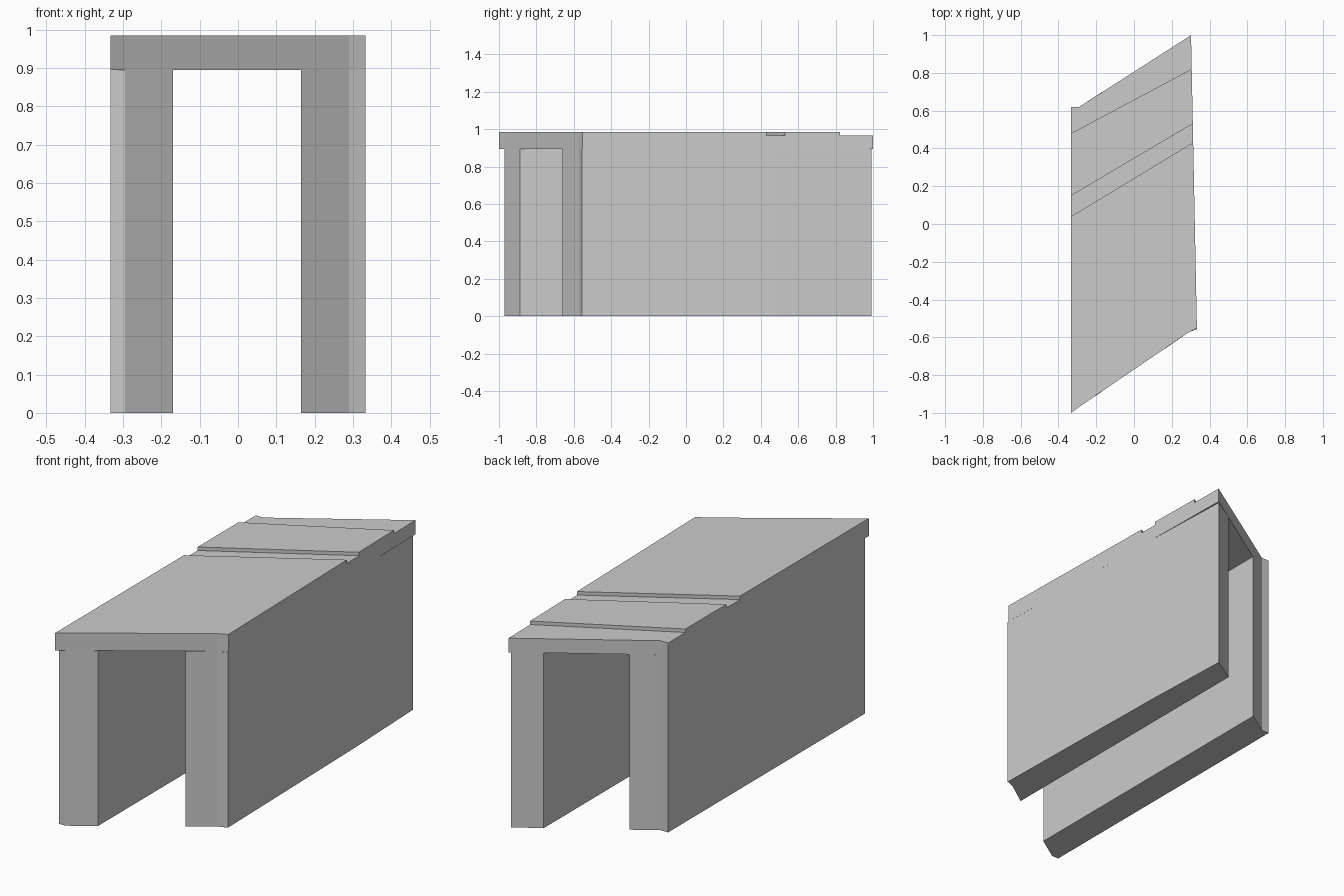
import bpy, bmesh

if "Cube" in bpy.data.objects:
    bpy.data.objects.remove(bpy.data.objects["Cube"])

UNDER, STEP, TOP = 0.895, 0.967, 0.985   # roof underside, recessed top, main top


def finish(bm, name):
    bmesh.ops.recalc_face_normals(bm, faces=bm.faces)
    mesh = bpy.data.meshes.new(name)
    bm.to_mesh(mesh)
    bm.free()
    obj = bpy.data.objects.new(name, mesh)
    bpy.context.collection.objects.link(obj)
    return obj


def prism(name, outline, z0, z1):
    """Extrude a plan outline straight up."""
    bm = bmesh.new()
    face = bm.faces.new([bm.verts.new((x, y, z0)) for x, y in outline])
    top = bmesh.ops.extrude_face_region(bm, geom=[face], use_keep_orig=True)["geom"]
    verts = [v for v in top if isinstance(v, bmesh.types.BMVert)]
    bmesh.ops.translate(bm, verts=verts, vec=(0, 0, z1 - z0))
    return finish(bm, name)


def line(x, a, b):
    """Y on the skewed line running from y=a at the left edge to y=b at the right."""
    return a + (b - a) * (x + 0.333) / 0.643


def taper(y):
    """X of the slightly tapering right side."""
    return 0.333 - 0.031 * (y + 0.55) / 1.55


def loft(name, sections):
    """Skin matching closed cross-sections and cap both ends."""
    bm = bmesh.new()
    rings = [[bm.verts.new(p) for p in s] for s in sections]
    n = len(rings[0])
    for a, b in zip(rings, rings[1:]):
        for i in range(n):
            j = (i + 1) % n
            bm.faces.new((a[i], a[j], b[j], b[i]))
    bm.faces.new(rings[0])
    bm.faces.new(rings[-1])
    return finish(bm, name)


# Roof slab: side profile with a groove and a lowered rear strip, all on the skew
def roof_section(x, front, back, right_end=False):
    g1, g2, s = line(x, 0.04, 0.43), line(x, 0.15, 0.53), line(x, 0.48, 0.823)
    profile = [(front, UNDER), (front, TOP), (g1, TOP), (g1, STEP), (g2, STEP),
               (g2, TOP), (s, TOP), (s, STEP), (back, STEP), (back, UNDER)]
    return [(taper(y) if right_end else x, y, z) for y, z in profile]


loft("roof_slab", [
    roof_section(-0.333, -1.0, 0.62),
    roof_section(-0.29, -0.968, 0.62),
    roof_section(0.29, -0.573, 0.992),
    roof_section(0.31, -0.553, 1.0, True),
])

# Side walls with skewed ends and small blunted corners
prism("left_wall", [(-0.333, -0.97), (-0.295, -0.97), (-0.17, -0.888),
                    (-0.17, 0.698), (-0.29, 0.62), (-0.333, 0.62)], 0, UNDER)
prism("right_wall", [(0.165, -0.66), (0.29, -0.573), (0.333, -0.557),
                     (0.312, 0.5), (0.294, 0.991), (0.165, 0.912)], 0, UNDER)
